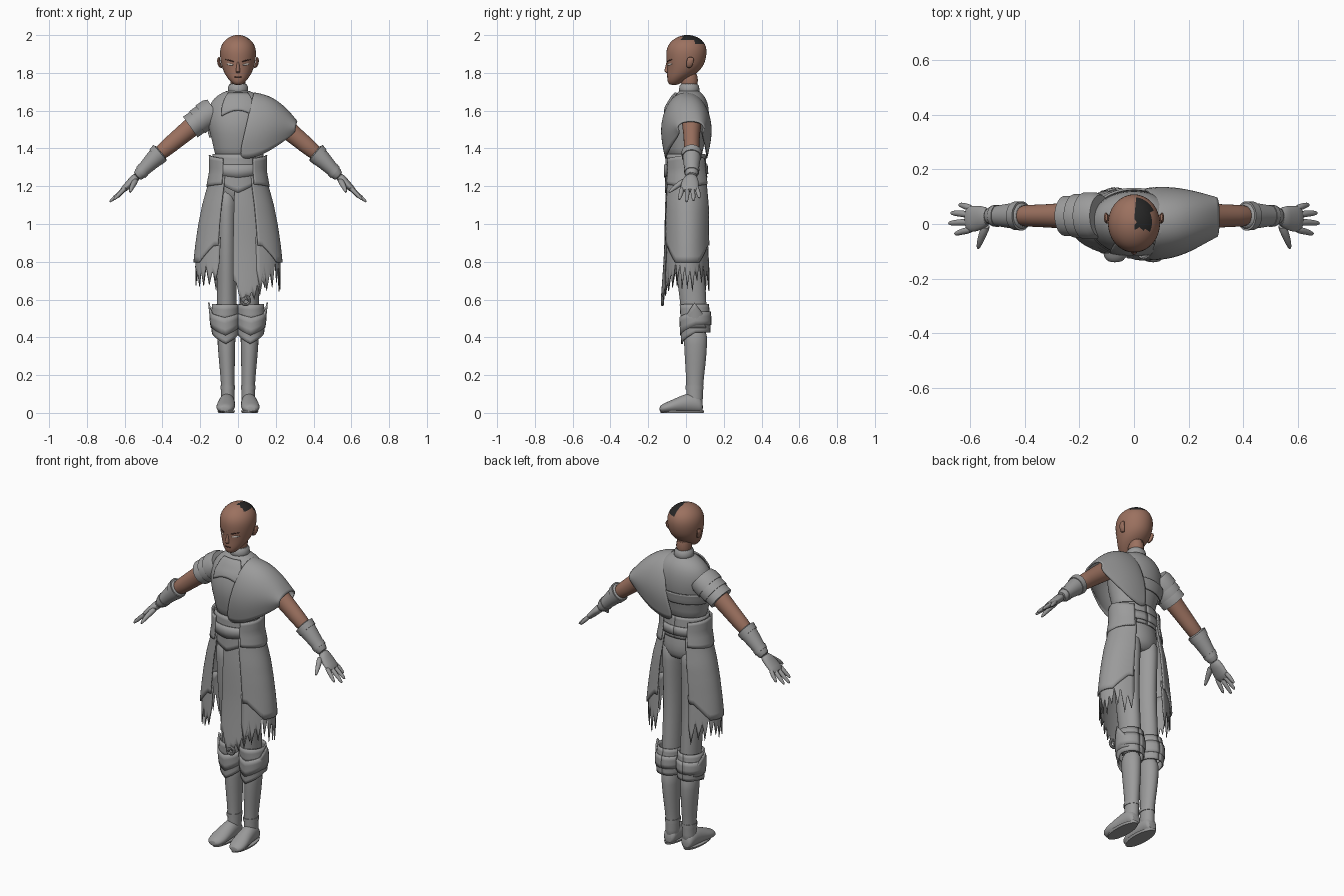
import bpy, math, random
from mathutils import Vector as V
random.seed(4)

def mat(name, c):
    m = bpy.data.materials.new(name)
    m.diffuse_color = (*c, 1)
    return m

CLOTH = mat("grey cloth", (0.33, 0.33, 0.33))
SKIN = mat("brown skin", (0.33, 0.165, 0.115))
HAIR = mat("black hair", (0.02, 0.02, 0.02))
WHITE = mat("eye white", (0.75, 0.7, 0.65))
BROW = mat("dark brow", (0.06, 0.025, 0.02))

def skin_rows(name, rows, m, s=1, closed=True, sub=0, th=0):
    """Quad surface through rows of points; closed rows get end caps."""
    n = len(rows[0])
    verts = [(p[0] * s, p[1], p[2]) for r in rows for p in r]
    faces = []
    for i in range(len(rows) - 1):
        for j in range(n if closed else n - 1):
            k = (j + 1) % n
            f = (i * n + j, i * n + k, (i + 1) * n + k, (i + 1) * n + j)
            faces.append(f if s > 0 else f[::-1])
    if closed:
        a, b = list(range(n))[::-1], list(range((len(rows) - 1) * n, len(rows) * n))
        faces += [a, b] if s > 0 else [a[::-1], b[::-1]]
    me = bpy.data.meshes.new(name)
    me.from_pydata(verts, [], faces)
    me.materials.append(m)
    ob = bpy.data.objects.new(name, me)
    bpy.context.collection.objects.link(ob)
    if sub:
        ob.modifiers.new("smooth", 'SUBSURF').levels = sub
        ob.modifiers["smooth"].render_levels = sub
    if th:
        ob.modifiers.new("thick", 'SOLIDIFY').thickness = th
    return ob

def tube(name, secs, m, s=1, tan=(0, 0, 1), side=(0, 1, 0), n=20, sub=1):
    """Sections (x, y, z, radius along side, radius across)."""
    t, a = V(tan).normalized(), V(side)
    b = a.cross(t)
    rows = []
    for x, y, z, ra, rb in secs:
        rows.append([V((x, y, z)) + a * ra * math.sin(w) + b * rb * math.cos(w)
                     for w in (2 * math.pi * (j + .5) / n for j in range(n))])
    ob = skin_rows(name, rows, m, s, sub=sub)
    me = ob.data
    import bmesh
    bm = bmesh.new()
    bm.from_mesh(me)
    bmesh.ops.recalc_face_normals(bm, faces=bm.faces)
    bm.to_mesh(me)
    bm.free()
    return ob

def body(rings, cx=0):
    """(z, half width, front y, back y) to tube sections."""
    return [(cx, (f + b) / 2, z, (b - f) / 2, w) for z, w, f, b in rings]

def look(prof, z):
    """Profile (z falling, cx, cy, rx, ry) read at height z."""
    if z >= prof[0][0]:
        return prof[0][1:]
    for p, q in zip(prof, prof[1:]):
        if z >= q[0]:
            k = (p[0] - z) / (p[0] - q[0])
            return [a + (b - a) * k for a, b in zip(p[1:], q[1:])]
    return prof[-1][1:]

def panel(name, prof, a0, a1, zt, zb, s=1, nu=24, nv=8, grow=0, th=.008):
    """Curved sheet wrapped on a profile between two angles and two edges."""
    rows = []
    for i in range(nv + 1):
        row = []
        for j in range(nu + 1):
            u = j / nu
            a = math.radians(a0 + (a1 - a0) * u)
            t, b = (f(u) if callable(f) else f for f in (zt, zb))
            z = t + (b - t) * i / nv
            cx, cy, rx, ry = look(prof, z)
            row.append((cx + (rx + grow) * math.cos(a), cy + (ry + grow) * math.sin(a), z))
        rows.append(row)
    return skin_rows(name, rows, CLOTH, s, closed=False, th=th)

def ragged(hi, lo, teeth):
    """Torn hem: notches near hi, tips near lo."""
    e = [(lo if i % 2 else hi) + random.uniform(-.035, .035) for i in range(2 * teeth + 1)]
    return lambda u: e[round(u * 2 * teeth)]

vee = lambda base, depth, k=4: (lambda u: base - depth * max(0, 1 - abs(u - .5) * k))

# head with a dark wedge of hair on the crown
head = tube("head", body([(1.735, .018, -.085, -.045), (1.75, .036, -.098, -.02), (1.775, .058, -.1, .02),
    (1.80, .073, -.1, .06), (1.83, .085, -.1, .088), (1.86, .092, -.103, .102), (1.90, .097, -.106, .11),
    (1.93, .094, -.102, .109), (1.955, .084, -.09, .1), (1.975, .067, -.07, .084), (1.99, .046, -.045, .06),
    (1.998, .024, -.02, .034), (2.001, .006, .002, .012)]), SKIN, n=32)
head.data.materials.append(HAIR)
for f in head.data.polygons:
    c = f.center
    if 0 < c.x < .065 and -.02 < c.y < .1 and c.z > 1.95:
        f.material_index = 1
tube("nose", [(0, -.094, 1.798, .006, .008), (0, -.1, 1.805, .017, .014), (0, -.098, 1.825, .014, .009),
              (0, -.095, 1.865, .008, .006)], SKIN, n=12)
tube("neck", body([(1.70, .044, -.03, .065), (1.82, .046, -.035, .07)]), SKIN)
tube("mouth", [(-.022, -.094, 1.778, .004, .003), (0, -.1, 1.779, .004, .004), (.022, -.094, 1.778, .004, .003)],
     BROW, tan=(1, 0, 0), n=8)
for s in (1, -1):
    tube("ear", [(.088, .015, 1.825, .01, .008), (.098, .018, 1.84, .018, .01), (.104, .024, 1.87, .022, .009),
                 (.1, .024, 1.885, .012, .005)], SKIN, s, n=12)
    tube("eye", [(.022, -.096, 1.842, .004, .002), (.042, -.088, 1.845, .006, .008), (.064, -.071, 1.848, .004, .002)],
         WHITE, s, tan=(1, 0, 0), n=10)
    tube("brow", [(.018, -.1, 1.858, .004, .003), (.042, -.092, 1.866, .004, .004), (.07, -.07, 1.872, .003, .002)],
         BROW, s, tan=(1, 0, 0), n=8)

# tunic, collar and chest details
TORSO = [(1.71, .05, -.035, .065), (1.695, .085, -.045, .08), (1.67, .125, -.068, .105), (1.62, .16, -.098, .122),
         (1.55, .165, -.118, .124), (1.48, .15, -.12, .112), (1.40, .126, -.102, .09), (1.33, .124, -.092, .086)]
tube("tunic", body(TORSO), CLOTH, n=28)
TP = [(z, 0, (f + b) / 2, w, (b - f) / 2) for z, w, f, b in TORSO]
tube("collar", body([(1.685, .062, -.045, .078), (1.715, .052, -.035, .07), (1.75, .055, -.038, .072)]), CLOTH)
panel("collar_flap", TP, -120, -60, 1.69, lambda u: 1.57 + .03 * math.sin(u * math.pi), grow=.006)
panel("back_band", TP, 60, 165, 1.52, 1.46, grow=.006)

# draped cape over one shoulder: arch sections (x, top, bottom, front, back)
arch = [(-.8, 0), (-1, .33), (-.95, .62), (-.68, .87), (-.28, 1)]
arch += [(-u, v) for u, v in arch[::-1]]
cape = []
for x, t, b, f, r in [(.0, 1.69, 1.34, -.125, .125), (.08, 1.69, 1.35, -.13, .133), (.15, 1.675, 1.38, -.118, .13),
                      (.21, 1.637, 1.42, -.092, .118), (.26, 1.588, 1.455, -.062, .104), (.298, 1.54, 1.49, -.042, .092)]:
    cape.append([(x + (.075 * v if x == 0 else 0) + .01 * v, (f + r) / 2 + u * (r - f) / 2, b + (t - b) * v) for u, v in arch])
skin_rows("shoulder_cape", cape, CLOTH, closed=False, sub=2, th=.008)

# layered shoulder guard on the other side
SL = (.12, 0, -.085)
for i in range(3):
    P = [(.13 + SL[0] * t, .03, 1.60 + SL[2] * t, .088 - .02 * t + g, .078 - .016 * t + g)
         for t, g in ((i * .3 - .05, -.012), (i * .3 + .1, .0), (i * .3 + .42, .006))]
    tube("shoulder_guard", P, CLOTH, -1, tan=SL, sub=0, n=28)

# arms, bracers and gloves
AT = (.15, 0, -.125)
for s in (1, -1):
    tube("arm", [(.13, .03, 1.60, .06, .06), (.2, .03, 1.55, .055, .055), (.28, .03, 1.485, .045, .05),
                 (.36, .03, 1.418, .041, .045), (.44, .03, 1.352, .04, .04)], SKIN, s, tan=AT)
    tube("bracer", [(.405, .03, 1.382, .05, .052), (.415, .03, 1.372, .05, .054), (.46, .03, 1.33, .046, .044),
                    (.51, .03, 1.277, .036, .034), (.54, .03, 1.247, .034, .032)], CLOTH, s, tan=AT)
    tube("cuff", [(.412, .03, 1.378, .054, .056), (.436, .03, 1.354, .052, .052)], CLOTH, s, tan=AT, sub=0)
    tube("wrist_band", [(.5, .03, 1.288, .041, .039), (.515, .03, 1.272, .039, .037)], CLOTH, s, tan=AT, sub=0)
    tube("palm", [(.53, .028, 1.257, .032, .026), (.56, .022, 1.228, .045, .022), (.595, .018, 1.193, .05, .019),
                  (.618, .02, 1.172, .045, .014)], CLOTH, s, tan=(.14, 0, -.135))
    for y0, x1, y1, z1 in [(.055, .643, .07, 1.137), (.032, .672, .04, 1.122), (.006, .68, .003, 1.116), (-.02, .658, -.035, 1.128)]:
        tube("finger", [(.59, y0, 1.197, .014, .014), ((.59 + x1) / 2, (y0 + y1) / 2 + .002, (1.197 + z1) / 2, .013, .012),
                        (x1 - .008, y1, z1 + .008, .01, .009), (x1, y1, z1, .004, .004)], CLOTH, s, tan=(.14, 0, -.135), n=10)
    tube("thumb", [(.54, .0, 1.235, .02, .018), (.555, -.04, 1.208, .016, .015), (.566, -.07, 1.185, .012, .012),
                   (.572, -.093, 1.165, .005, .005)], CLOTH, s, tan=(.1, -.7, -.5), side=(1, 0, 0), n=10)

# trousers, boots and knee guards
tube("trouser_hips", body([(1.37, .115, -.088, .08), (1.28, .125, -.094, .095), (1.2, .13, -.092, .112),
                           (1.14, .118, -.08, .11), (1.1, .09, -.05, .085)]), CLOTH, n=28)
KNEE = [(.6, .064, .042, .062, .068), (.5, .07, .05, .066, .07), (.36, .064, .052, .056, .066)]
SPIKE = [(.6, .064, .045, .088, .07), (.45, .068, .05, .068, .07)]
for s in (1, -1):
    tube("trouser_leg", body([(1.2, .066, -.085, .105), (1.1, .06, -.085, .105), (.95, .056, -.078, .098), (.8, .054, -.062, .096),
                              (.65, .052, -.04, .106), (.55, .053, -.028, .11), (.42, .052, -.018, .114)], .06), CLOTH, s)
    tube("boot_shaft", [(.06, .05, .46, .064, .052), (.062, .051, .36, .062, .047), (.058, .05, .26, .055, .042),
                        (.054, .046, .15, .044, .035), (.054, .045, .08, .045, .037), (.056, .045, .03, .045, .038)], CLOTH, s)
    tube("ankle_band", [(.054, .045, .145, .048, .039), (.054, .045, .125, .048, .039)], CLOTH, s, sub=0)
    tube("boot_foot", [(.057, .09, .03, .025, .03), (.057, .075, .045, .038, .045), (.058, .03, .056, .042, .056),
                       (.061, -.03, .045, .046, .045), (.066, -.085, .032, .052, .032), (.069, -.125, .024, .042, .024),
                       (.07, -.141, .02, .022, .014)], CLOTH, s, tan=(0, 1, 0), side=(1, 0, 0))
    tube("boot_sole", [(.062, -.02, .0, .115, .042), (.062, -.02, .012, .118, .048)], CLOTH, s, sub=0)
    panel("knee_band_upper", KNEE, 90, 450, .575, vee(.515, .025), s, grow=.001, nv=3)
    panel("knee_band_middle", KNEE, 90, 450, vee(.535, .03), vee(.465, .055), s, grow=.007, nv=3)
    panel("knee_band_lower", KNEE, 90, 450, vee(.475, .05), vee(.425, .06), s, grow=.003, nv=3)
    panel("knee_spike", SPIKE, -45, 45, vee(.5, -.085, 2), .45, s, nv=4)

# belt, hip plates, side skirts and torn fringe
HIP = [(1.37, 0, -.002, .126, .098), (1.28, 0, .0, .134, .102), (1.17, 0, .005, .14, .108)]
PLATE = [(1.37, 0, 0, .144, .105), (1.28, 0, .003, .142, .11), (1.19, 0, .006, .158, .12)]
SKIRT = [(1.27, 0, .004, .138, .105), (1.2, 0, .005, .152, .11), (1.1, 0, .007, .18, .118), (1.0, 0, .007, .2, .12),
         (.9, 0, .007, .215, .121), (.8, 0, .007, .226, .126), (.62, 0, .006, .222, .138)]
panel("waist_wrap", HIP, 90, 450, 1.37, vee(1.245, .08, 5), nu=40)
panel("belt", HIP, 90, 450, 1.315, vee(1.265, .02, 6), nu=40, nv=2, grow=.007)
for s in (1, -1):
    panel("hip_plate", PLATE, -58, 58, lambda u: 1.365 - .035 * abs(u - .5), lambda u: 1.195 + .03 * abs(u - .5), s, grow=.003)
    hem = lambda u: .795 + .09 * min(1, max(0, abs(u - .5) - .22) / .22)
    panel("side_skirt", SKIRT, -62, 62, 1.26, hem, s, nu=32, nv=14, grow=.002)
    panel("side_fringe", SKIRT, -64, 64, .93, ragged(.775, .67, 11), s, nu=22, nv=5, grow=-.004, th=.005)

# front cloth on one leg with a knotted end
drape = [.7, .69, .62, .57, .60, .59, .64, .6, .68, .62, .7, .66, .72]
panel("front_cloth", SKIRT, -97, -45, 1.26, lambda u: drape[round(u * 12)], nu=12, nv=14, grow=-.006, th=.006)
bpy.ops.mesh.primitive_torus_add(major_radius=.022, minor_radius=.008, major_segments=16, minor_segments=8,
                                 location=(.04, -.125, .595), rotation=(math.pi / 2, 0, 0))
knot = bpy.context.object
knot.name = "cloth_ring"
knot.data.materials.append(CLOTH)

# smooth shading with sharp creases kept
bpy.ops.object.select_all(action='SELECT')
bpy.context.view_layer.objects.active = head
bpy.ops.object.shade_smooth_by_angle(angle=math.radians(40))
